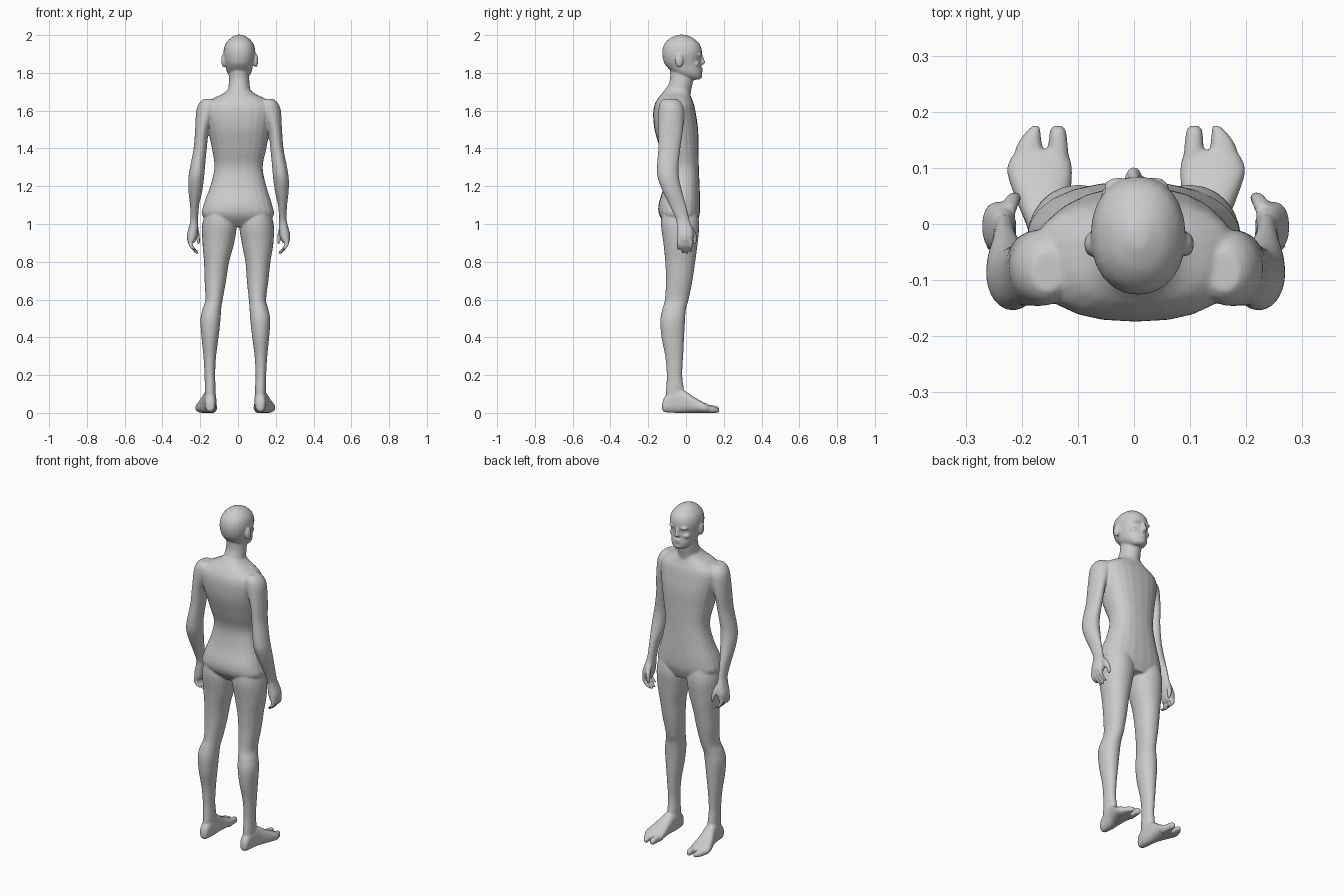
import bpy, bmesh, math
from mathutils import Vector

bm = bmesh.new()
SIDES = 24


def spline(a, b, c, d, t):
    """Catmull-Rom blend of four rings."""
    return [0.5 * (2 * q + (r - p) * t + (2 * p - 5 * q + 4 * r - s) * t * t
                   + (3 * q - p - 3 * r + s) * t ** 3) for p, q, r, s in zip(a, b, c, d)]


def loft(rings, axis="z", power=2.0, place=lambda v: v, steps=4):
    """Closed loft; ring = (position, x0, x1, lo, hi) on the other two axes."""
    dense = []
    for i in range(len(rings) - 1):
        quad = [rings[max(0, min(len(rings) - 1, i + k))] for k in (-1, 0, 1, 2)]
        dense += [spline(*quad, j / steps) for j in range(steps)]
    dense.append(list(rings[-1]))
    loops = []
    for p, x0, x1, lo, hi in dense:
        loop = []
        for k in range(SIDES):
            a = 2 * math.pi * k / SIDES
            c, s = math.cos(a), math.sin(a)
            u = (x0 + x1) / 2 + (x1 - x0) / 2 * math.copysign(abs(c) ** (2 / power), c)
            w = (lo + hi) / 2 + (hi - lo) / 2 * math.copysign(abs(s) ** (2 / power), s)
            v = Vector((u, w, p)) if axis == "z" else Vector((u, p, w))
            loop.append(bm.verts.new(place(v)))
        loops.append(loop)
    for a, b in zip(loops, loops[1:]):
        for k in range(SIDES):
            n = (k + 1) % SIDES
            bm.faces.new((a[k], a[n], b[n], b[k]))
    bm.faces.new(loops[0][::-1])
    bm.faces.new(loops[-1])


def ball(centre, radii):
    made = bmesh.ops.create_uvsphere(bm, u_segments=16, v_segments=10, radius=1)
    for v in made["verts"]:
        v.co = Vector([c + r * q for c, r, q in zip(centre, radii, v.co)])


# Torso with shoulders sloping up to the neck
loft([(0.985, -.11, .11, -.09, .05), (1.04, -.187, .187, -.138, .07),
      (1.10, -.183, .181, -.146, .075), (1.20, -.147, .150, -.118, .072),
      (1.30, -.125, .131, -.108, .068), (1.40, -.138, .150, -.138, .066),
      (1.50, -.160, .170, -.167, .064), (1.58, -.178, .183, -.174, .053),
      (1.63, -.175, .180, -.167, .043), (1.665, -.13, .14, -.148, .030),
      (1.69, -.08, .09, -.128, .022), (1.72, -.045, .055, -.105, .02)], power=2.4)

# Neck
loft([(1.64, -.07, .08, -.14, .02), (1.70, -.054, .066, -.112, .026),
      (1.76, -.048, .060, -.086, .038), (1.82, -.045, .055, -.085, .035)])

# Head
loft([(1.764, -.02, .035, .02, .068), (1.775, -.038, .052, -.02, .081),
      (1.80, -.057, .070, -.068, .085), (1.84, -.068, .080, -.108, .080),
      (1.87, -.074, .088, -.121, .078), (1.91, -.077, .092, -.126, .085),
      (1.95, -.068, .084, -.116, .074), (1.98, -.045, .061, -.089, .044),
      (1.996, -.02, .035, -.058, .012), (2.002, -.008, .02, -.04, -.01)], power=2.15)

# Nose, brow, cheeks, lips and chin
loft([(1.842, -.012, .012, .06, .086), (1.852, -.017, .016, .06, .102),
      (1.865, -.012, .011, .06, .099), (1.90, -.008, .010, .06, .086)])
for s in (-1, 1):
    ball((.004 + s * .032, .068, 1.896), (.027, .016, .009))
    ball((.004 + s * .040, .050, 1.848), (.024, .022, .018))
    # Ears
    ball((.009 + s * .085, -.036, 1.866), (.013, .022, .037))
ball((.002, .078, 1.822), (.022, .013, .006))
ball((.002, .077, 1.810), (.020, .012, .006))
ball((.003, .072, 1.784), (.024, .015, .014))

for s in (-1, 1):
    def side(v):
        return Vector((s * v.x + .003, v.y, v.z))

    def stance(v):
        # Lower legs lean slightly towards -x
        return Vector((s * v.x - .014 * max(0, min(1, (.9 - v.z) / .35)), v.y, v.z))

    # Arm from shoulder to wrist
    loft([(1.662, .13, .185, -.12, -.05), (1.642, .11, .207, -.138, -.025),
          (1.60, .11, .224, -.146, -.010), (1.50, .155, .230, -.146, -.016),
          (1.40, .168, .238, -.147, -.030), (1.30, .178, .257, -.154, -.040),
          (1.24, .183, .266, -.149, -.036), (1.17, .193, .265, -.122, -.020),
          (1.10, .209, .257, -.088, .000), (1.03, .214, .254, -.056, .017),
          (0.99, .214, .260, -.048, .026)], place=side)
    # Palm
    loft([(1.02, .216, .254, -.05, .018), (.98, .213, .264, -.049, .033),
          (.945, .216, .273, -.049, .040), (.915, .225, .272, -.047, .036),
          (.90, .235, .265, -.04, .03)], power=2.3, place=side)
    # Fingers, curling inwards
    for i, tip in enumerate((.853, .842, .845, .862)):
        y = .026 - .0215 * i
        loft([(.93, .240, .264, y - .009, y + .009), (.895, .243, .267, y - .009, y + .009),
              (.87, .229, .252, y - .009, y + .009), (tip, .208, .225, y - .007, y + .007)],
             place=side)
    # Thumb
    loft([(.985, .214, .240, .012, .036), (.95, .207, .234, .026, .053),
          (.92, .204, .225, .036, .057), (.895, .203, .218, .038, .053)], place=side)

    # Leg from hip to ankle
    loft([(1.08, .04, .165, -.125, .055), (1.0, .008, .189, -.133, .070),
          (.90, .020, .188, -.120, .062), (.80, .043, .176, -.110, .049),
          (.70, .055, .169, -.106, .034), (.60, .069, .161, -.112, .014),
          (.55, .075, .174, -.125, .000), (.49, .079, .185, -.136, -.005),
          (.40, .089, .179, -.130, -.010), (.30, .102, .169, -.110, -.015),
          (.20, .107, .163, -.102, -.020), (.12, .104, .162, -.106, -.010),
          (.05, .106, .160, -.110, .0)], power=2.1, place=stance)
    # Foot
    loft([(-.126, .120, .146, .015, .05), (-.112, .108, .158, .004, .085),
          (-.06, .101, .165, .0, .125), (-.01, .101, .175, .0, .118),
          (.04, .100, .195, .0, .085), (.09, .096, .212, .0, .057),
          (.115, .099, .207, .0, .046), (.13, .108, .196, .002, .036)],
         axis="y", power=2.5, place=stance)
    # Big toe and the other toes as one tapering group
    loft([(.09, .100, .140, .0, .045), (.14, .104, .138, .0, .040),
          (.165, .107, .136, .0, .036), (.175, .112, .131, .006, .028)],
         axis="y", power=2.4, place=stance)
    loft([(.09, .143, .205, .0, .045), (.135, .149, .197, .0, .036),
          (.16, .152, .182, .0, .030), (.175, .153, .167, .004, .024)],
         axis="y", power=2.4, place=stance)

bmesh.ops.recalc_face_normals(bm, faces=bm.faces[:])
for f in bm.faces:
    f.smooth = True
mesh = bpy.data.meshes.new("body")
bm.to_mesh(mesh)
bm.free()

# One grey skin over all parts
skin = bpy.data.materials.new("grey")
skin.diffuse_color = (.6, .6, .6, 1)
mesh.materials.append(skin)
body = bpy.data.objects.new("body", mesh)
bpy.context.collection.objects.link(body)

# Fuse the parts into one continuous surface and soften the joins
fuse = body.modifiers.new("fuse", "REMESH")
fuse.mode = "VOXEL"
fuse.voxel_size = .005
fuse.use_smooth_shade = True
soften = body.modifiers.new("soften", "SMOOTH")
soften.factor = .5
soften.iterations = 6
